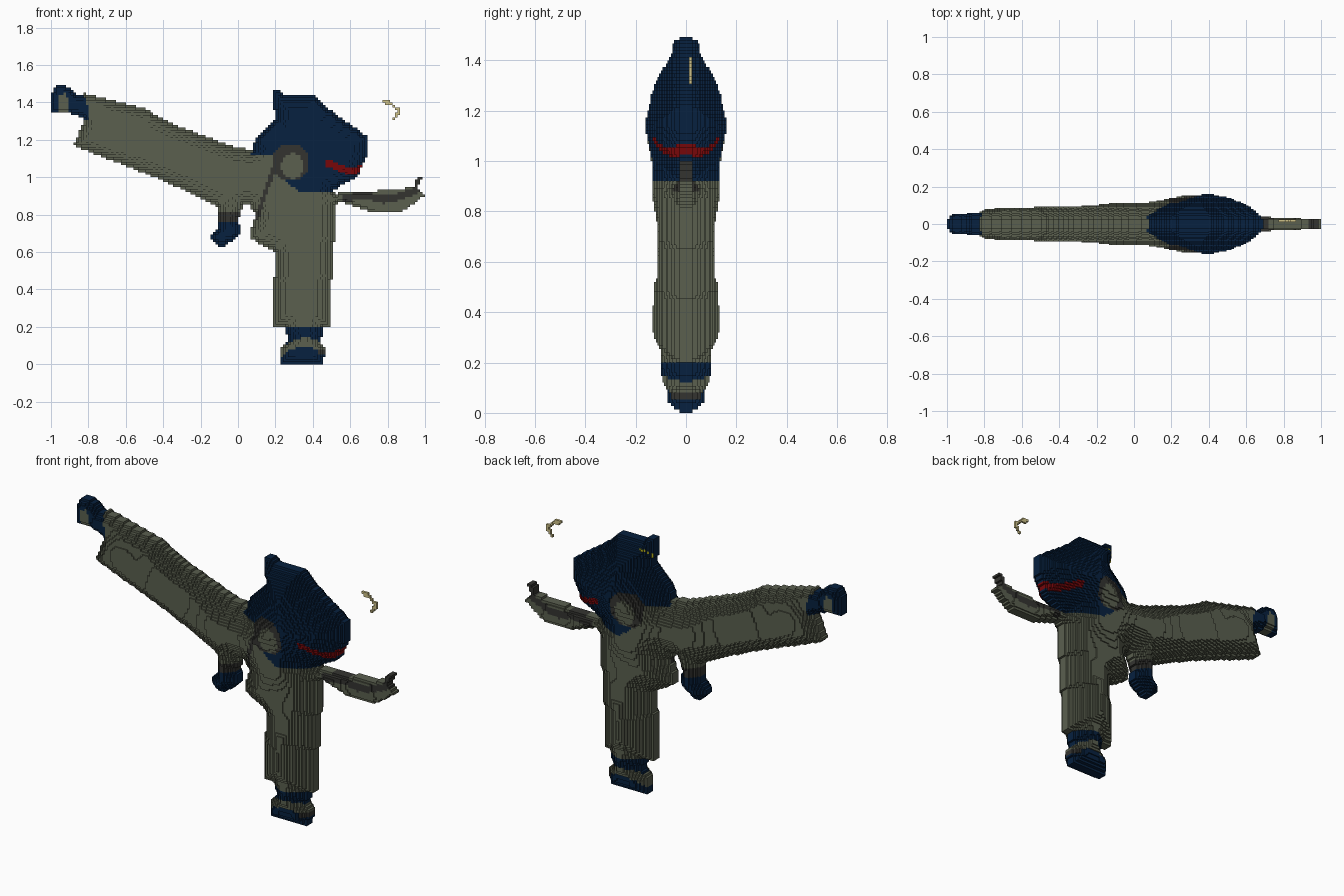
import bpy
import math

STEP = 2 / 150          # edge length of one block
BULGE = .34             # how fast the figure thickens away from its rim

old_cube = bpy.data.objects.get("Cube")
if old_cube:
    bpy.data.objects.remove(old_cube, do_unlink=True)


def make_material(name, colour):
    material = bpy.data.materials.new(name)
    material.use_nodes = True
    rgba = (*colour, 1)
    material.diffuse_color = rgba
    material.node_tree.nodes["Principled BSDF"].inputs["Base Color"].default_value = rgba
    return material


MATERIALS = {
    "olive": make_material("olive grey cloth", (.103, .115, .078)),
    "navy": make_material("dark navy", (.002, .015, .05)),
    "charcoal": make_material("charcoal", (.034, .034, .03)),
    "red": make_material("deep red", (.185, .002, .003)),
    "cream": make_material("pale cream", (.62, .54, .25)),
    "yellow": make_material("strong yellow", (.5, .46, .01)),
}
NAMES = list(MATERIALS)
SIDES = [(0, -1), (1, 0), (0, 1), (-1, 0)]

base_colour = {}        # part name to its main colour
owner = {}              # block column to part name
patches = []            # painted areas
thickness = []          # greatest half thickness around the figure


def edges(outline):
    return zip(outline, outline[1:] + outline[:1])


def inside(cell, outline):
    """Even-odd test of a column centre against an outline in hundredths."""
    x, z = centre(cell)
    hit = False
    for (ax, az), (bx, bz) in edges(outline):
        if (az > z) != (bz > z) and x < ax + (z - az) * (bx - ax) / (bz - az):
            hit = not hit
    return hit


def centre(cell):
    return [(n + .5) * STEP * 100 for n in cell]


def band(x0, x1, z0, z1):
    return [(x0, z0), (x1, z0), (x1, z1), (x0, z1)]


def oval(x, z, rx, rz):
    turns = [math.tau * n / 16 for n in range(16)]
    return [(x + rx * math.cos(t), z + rz * math.sin(t)) for t in turns]


def stroke(path, width):
    """Outline of a band of constant height along a path."""
    return path + [(x, z + width) for x, z in reversed(path)]


def add_part(name, colour, outline):
    """Give the columns inside an outline to a part; later parts win."""
    base_colour[name] = colour
    for i in range(-75, 75):
        for k in range(114):
            if inside((i, k), outline):
                owner[i, k] = name


def paint(colour, outline, side="both"):
    patches.append((colour, side, outline))


def thick(x, z, half):
    thickness.append((x, z, half))


# Torso with the raised leg and the standing leg, crossed by a strap
add_part("torso_and_legs", "olive", [
    (-82, 145), (-50, 137), (-36, 129), (-4, 117), (20, 112), (38, 108),
    (53, 90), (50, 45), (49, 20), (18, 20), (20, 60), (7, 67), (7, 73),
    (10, 80), (5, 86), (-10, 84), (-42, 99), (-88, 117), (-82, 131)])
paint("charcoal", [(20, 112), (23, 112), (11, 78), (9, 78)], "front")
thick(-70, 126, .085)
thick(-35, 112, .095)
thick(2, 98, .115)
thick(30, 92, .135)
thick(35, 65, .11)
thick(35, 38, .145)

# Standing boot: ankle band, narrow gap and shoe
add_part("standing_boot", "navy", [
    (25, 20), (46, 20), (44, 12), (47, 8), (45, 0), (23, 0), (23, 9), (27, 13)])
paint("olive", [(23, 4), (28, 8), (35, 10), (42, 8), (47, 6), (47, 11),
                (36, 15), (23, 10)])
paint("charcoal", band(43, 48, 5, 8))
thick(35, 20, .1)
thick(35, 3, .068)

# Raised boot with bare toes
add_part("raised_boot", "navy", [
    (-100, 135), (-100, 145), (-96, 150), (-89, 148), (-88, 145),
    (-81, 143), (-80, 130), (-89, 134)])
paint("olive", [(-96, 133), (-90, 133), (-90, 139), (-92, 145), (-96, 144)])
thick(-95, 142, .052)
thick(-82, 137, .06)

# Right arm with cuff and glove
add_part("right_arm", "olive", [
    (-11, 86), (4, 88), (0, 77), (2, 70), (-7, 63), (-11, 63), (-15, 68),
    (-11, 73)])
paint("charcoal", band(-15, 3, 76, 81))
paint("navy", band(-16, 3, 60, 76))
thick(-7, 70, .075)

# Left arm reaching back with a raised finger
add_part("left_arm", "olive", [
    (53, 92), (86, 93), (94, 95), (96, 100), (99, 100), (96, 94), (100, 90),
    (88, 82), (70, 82), (52, 88)])
paint("charcoal", stroke([(56, 87), (70, 88), (78, 86), (88, 88), (98, 92)], 4))
paint("charcoal", band(94, 100, 94, 101))
thick(60, 89, .05)
thick(75, 88, .035)
thick(95, 92, .025)

# Hooded head with face opening, red band and a small mark at the back
add_part("hooded_head", "navy", [
    (18, 147), (22, 147), (24, 144), (41, 144), (45, 139), (69, 122),
    (69, 112), (64, 100), (49, 92), (33, 92), (22, 100), (22, 107), (18, 112),
    (7, 112), (9, 120), (20, 131)])
paint("charcoal", oval(28, 108, 10, 10))
paint("olive", oval(29, 106, 6, 7))
paint("red", stroke([(47, 106), (57, 102), (64, 102), (67, 104)], 4))
paint("yellow", stroke([(19, 136), (22, 140), (26, 140)], 2), "back")
thick(45, 115, .165)
thick(25, 115, .16)
thick(30, 135, .13)

# Small floating arc beside the head
add_part("floating_arc", "cream", [
    (77, 140), (77, 142), (81, 141), (87, 136), (86, 133), (83, 131),
    (85, 135), (83, 138)])
thick(84, 137, .006)

rim = {(i + di, k + dk) for i, k in owner for di, dk in SIDES} - set(owner)


def half_depth(cell):
    """Rounded thickness from rim distance, capped by the local greatest value."""
    distance = (min(math.dist(cell, r) for r in rim) - .5) * STEP
    total = weight = 0
    for x, z, cap in thickness:
        w = 1 / (math.dist(centre(cell), (x, z)) + 1) ** 3
        total += w * cap
        weight += w
    half = min(BULGE * math.sqrt(distance), total / weight)
    return max(1, round(half * 2 / STEP)) * STEP / 2


depth = {cell: half_depth(cell) for cell in owner}


def build(name, base):
    """Make the front, back and step faces of all columns of one part."""
    verts, index, faces, slots = [], {}, [], []

    def quad(points, colour):
        keys = [tuple(round(c, 5) for c in p) for p in points]
        for key in keys:
            if key not in index:
                index[key] = len(verts)
                verts.append(key)
        faces.append([index[key] for key in keys])
        slots.append(NAMES.index(colour))

    for cell in (c for c in owner if owner[c] == name):
        (i, k), d = cell, depth[cell]
        tint = dict.fromkeys(("front", "back", "both"), base)
        for colour, side, patch in patches:
            if inside(cell, patch):
                tint.update(dict.fromkeys(tint if side == "both" else [side], colour))
        x0, x1, z0, z1 = (n * STEP for n in (i, i + 1, k, k + 1))
        ring = band(x0, x1, z0, z1)
        quad([(x, -d, z) for x, z in ring], tint["front"])
        quad([(x, d, z) for x, z in reversed(ring)], tint["back"])
        for ((ax, az), (bx, bz)), (di, dk) in zip(edges(ring), SIDES):
            n = depth.get((i + di, k + dk), 0)
            if n < d:
                for lo, hi, side in ((-d, -n, "front"), (n, d, "both")):
                    quad([(ax, lo, az), (ax, hi, az), (bx, hi, bz), (bx, lo, bz)],
                         tint[side])

    mesh = bpy.data.meshes.new(name)
    mesh.from_pydata(verts, [], faces)
    for material in MATERIALS.values():
        mesh.materials.append(material)
    mesh.polygons.foreach_set("material_index", slots)
    obj = bpy.data.objects.new(name, mesh)
    bpy.context.collection.objects.link(obj)
    return obj


built = {name: build(name, colour) for name, colour in base_colour.items()}
built["floating_arc"].location.y = .018
